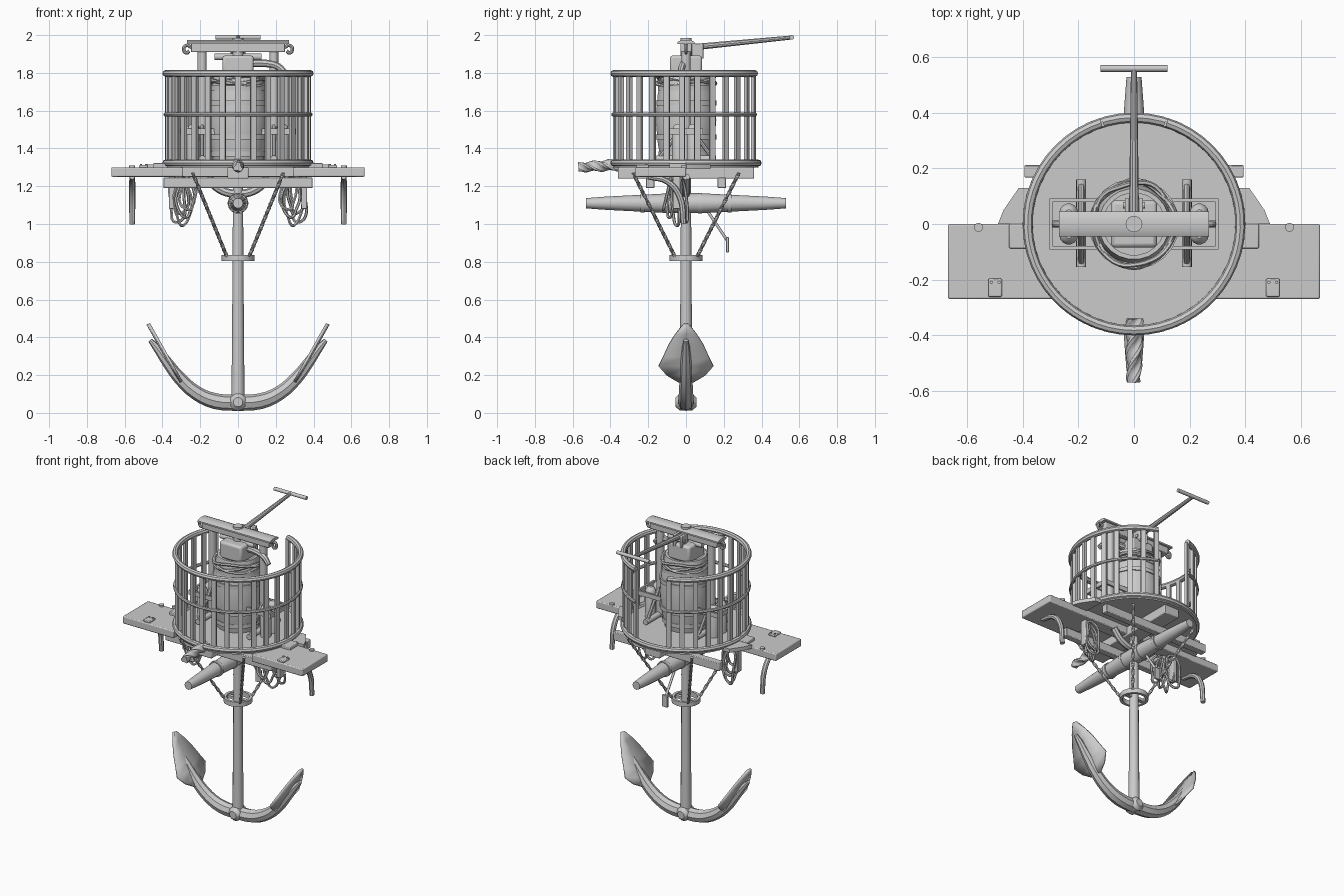
import bpy, bmesh, math
from mathutils import Vector
from math import sin, cos, pi, radians

if "Cube" in bpy.data.objects:
    bpy.data.objects.remove(bpy.data.objects["Cube"])


def obj(name, verts, faces):
    me = bpy.data.meshes.new(name)
    me.from_pydata([tuple(v) for v in verts], [], faces)
    bm = bmesh.new()
    bm.from_mesh(me)
    bmesh.ops.recalc_face_normals(bm, faces=bm.faces)
    bm.to_mesh(me)
    bm.free()
    o = bpy.data.objects.new(name, me)
    bpy.context.collection.objects.link(o)
    return o


def box(name, x, y, z, bevel=0.0):
    v = [(a, b, c) for a in x for b in y for c in z]
    f = [(0, 1, 3, 2), (4, 6, 7, 5), (0, 4, 5, 1), (2, 3, 7, 6), (0, 2, 6, 4), (1, 5, 7, 3)]
    o = obj(name, v, f)
    if bevel:
        m = o.modifiers.new("bevel", 'BEVEL')
        m.width, m.segments = bevel, 2
    return o


def loft(name, rings, closed=False):
    n, k = len(rings[0]), len(rings)
    v = [p for r in rings for p in r]
    f = [(i * n + j, i * n + (j + 1) % n, (i + 1) % k * n + (j + 1) % n, (i + 1) % k * n + j)
         for i in range(k if closed else k - 1) for j in range(n)]
    if not closed:
        f += [tuple(range(n)), tuple(range((k - 1) * n, k * n))]
    return obj(name, v, f)


def rod(name, a, b, stops, sides=14, lobes=0, turns=0.0):
    """Round bar from a to b; stops = (fraction, radius); lobes give a twisted rope."""
    a, b = Vector(a), Vector(b)
    q = (b - a).to_track_quat('Z', 'Y')
    rings = []
    for t, r in stops:
        ring = []
        for j in range(sides):
            th = 2 * pi * j / sides
            rr = r * (0.8 + 0.2 * cos(lobes * th)) if lobes else r
            th += turns * 2 * pi * t
            ring.append(a.lerp(b, t) + q @ Vector((rr * cos(th), rr * sin(th), 0)))
        rings.append(ring)
    return loft(name, rings)


def cyl(name, a, b, r, r2=None, sides=14):
    return rod(name, a, b, [(0, r), (1, r if r2 is None else r2)], sides)


def rope(name, a, b, r, n=24, lobes=3, turns=2.0, r2=None):
    r2 = r if r2 is None else r2
    return rod(name, a, b, [(i / n, r + (r2 - r) * i / n) for i in range(n + 1)],
               lobes * 5, lobes, turns)


def tube(name, pts, radii, cyclic=False, sides=2, res=5):
    cu = bpy.data.curves.new(name, 'CURVE')
    cu.dimensions, cu.bevel_depth, cu.bevel_resolution = '3D', 1.0, sides
    cu.resolution_u, cu.use_fill_caps = res, True
    sp = cu.splines.new('BEZIER')
    sp.bezier_points.add(len(pts) - 1)
    for i, (bp, p) in enumerate(zip(sp.bezier_points, pts)):
        bp.co = p
        bp.handle_left_type = bp.handle_right_type = 'AUTO'
        bp.radius = radii[i] if isinstance(radii, (list, tuple)) else radii
    sp.use_cyclic_u = cyclic
    tmp = bpy.data.objects.new(name + "_curve", cu)
    bpy.context.collection.objects.link(tmp)
    dg = bpy.context.evaluated_depsgraph_get()
    me = bpy.data.meshes.new_from_object(tmp.evaluated_get(dg))
    bpy.data.objects.remove(tmp)
    o = bpy.data.objects.new(name, me)
    bpy.context.collection.objects.link(o)
    return o


def lathe(name, prof, n=28):
    """Closed profile (r, z) spun about z."""
    return loft(name, [[(r * cos(t), r * sin(t), z) for r, z in prof]
                       for t in (2 * pi * i / n for i in range(n))], True)


def hoop(name, R, r, z, gap=0.0, n=48):
    """Round rail at height z, open by +-gap degrees at the back."""
    g = radians(gap)
    cnt = n + 1 if gap else n
    rings = []
    for i in range(cnt):
        t = pi / 2 + g + (2 * pi - 2 * g) * i / n
        rings.append([((R + r * cos(u)) * cos(t), (R + r * cos(u)) * sin(t), z + r * sin(u))
                      for u in (2 * pi * k / 8 for k in range(8))])
    return loft(name, rings, not gap)


# anchor: shank, crown, stock
rod("anchor_shank", (0, 0, 0.03), (0, 0, 1.26), [(0, 0.036), (0.25, 0.032), (1, 0.026)], 12)
rod("anchor_crown", (0, -0.055, 0.057), (0, 0.055, 0.057),
    [(0, 0.025), (0.2, 0.046), (0.8, 0.046), (1, 0.025)], 14)
rod("anchor_stock", (0, -0.53, 1.11), (0, 0.53, 1.11),
    [(0, 0.027), (0.1, 0.035), (0.43, 0.053), (0.57, 0.053), (0.9, 0.035), (1, 0.027)], 12)
for y in (-0.23, -0.075, 0.075, 0.23):
    cyl("stock_band", (0, y - 0.011, 1.11), (0, y + 0.011, 1.11), 0.058 - abs(y) * 0.03)

arm = [(0, 0.053), (0.12, 0.062), (0.22, 0.105), (0.31, 0.185), (0.38, 0.275), (0.435, 0.35), (0.465, 0.385)]
palm = [(0.165, 0.04), (0.20, 0.10), (0.25, 0.145), (0.30, 0.12), (0.365, 0.09), (0.42, 0.055), (0.47, 0.015)]
for s in (-1, 1):
    tube("anchor_arm", [(s * x, 0, z) for x, z in arm],
         [0.043, 0.042, 0.038, 0.034, 0.028, 0.02, 0.012], res=3)
    # fluke plate, slightly dished
    v, f = [], []
    for z, w in palm:
        x = 0.305 + (z - 0.16) * 0.56
        v += [(s * (x - 0.008), -w, z), (s * x, 0, z), (s * (x - 0.008), w, z)]
    for i in range(len(palm) - 1):
        f += [(3 * i + j, 3 * i + j + 1, 3 * i + j + 4, 3 * i + j + 3) for j in (0, 1)]
    o = obj("anchor_fluke", v, f)
    m = o.modifiers.new("thick", 'SOLIDIFY')
    m.thickness, m.offset = 0.014, 0

# collar ring and the four stay ropes
lathe("stay_collar", [(0.07, 0.805), (0.088, 0.805), (0.088, 0.837), (0.07, 0.837)])
box("collar_bar", (-0.075, 0.075), (-0.012, 0.012), (0.812, 0.83))
for s in (-1, 1):
    for t in (-1, 1):
        rope("stay_rope", (s * 0.06, t * 0.06, 0.83), (s * 0.24, t * 0.28, 1.27), 0.011, 40, 2, 5)

# under-deck timbers
box("keel_beam", (-0.055, 0.055), (-0.36, 0.36), (1.24, 1.30), 0.005)
box("main_cross_beam", (-0.45, 0.45), (-0.088, 0.0), (1.25, 1.322), 0.005)
for y in (-0.19, 0.19):
    box("cross_beam", (-0.395, 0.395), (y - 0.022, y + 0.022), (1.19, 1.245), 0.004)
tube("hull_knee", [(-0.16, 0, 1.25), (-0.1, 0, 1.185), (0, 0, 1.16), (0.1, 0, 1.185), (0.16, 0, 1.25)], 0.022)

for s in (-1, 1):
    # side planks with hinges, hook legs and gusset
    box("side_plank", sorted((s * 0.29, s * 0.67)), (-0.27, 0.0), (1.25, 1.30), 0.006)
    box("plank_hinge", (s * 0.5 - 0.024, s * 0.5 + 0.024), (-0.262, -0.197), (1.298, 1.312), 0.004)
    for dx in (-0.014, 0.014):
        cyl("hinge_bolt", (s * 0.5 + dx, -0.21, 1.305), (s * 0.5 + dx, -0.21, 1.318), 0.006, sides=8)
    tube("hook_leg", [(s * 0.56, -0.20, 1.25), (s * 0.56, -0.10, 1.225), (s * 0.56, -0.035, 1.15), (s * 0.56, -0.012, 1.0)],
         [0.014, 0.016, 0.017, 0.015])
    cyl("hook_bolt", (s * 0.56, -0.012, 1.295), (s * 0.56, -0.012, 1.31), 0.016)
    g = [(0.38, 0.0), (0.49, 0.0), (0.47, 0.05), (0.415, 0.13), (0.37, 0.13)]
    loft("deck_gusset", [[(s * x, y, z) for x, y in g] for z in (1.29, 1.315)])
    # hanging rope coils
    for k in range(5):
        cx, cy, rz = s * (0.265 + 0.014 * k), -0.10 + 0.022 * k, 0.085 + 0.011 * (k * 2 % 5)
        pts = [(cx + 0.042 * cos(t) + 0.008 * sin(3 * t + k), cy + 0.02 * sin(t + k), 1.245 - rz + rz * sin(t))
               for t in (2 * pi * i / 10 for i in range(10))]
        tube("rope_coil", pts, 0.008, True, 1, 3)
    box("coil_peg", (s * 0.35 - 0.015, s * 0.35 + 0.015), (-0.07, -0.03), (1.08, 1.25), 0.004)

# tiller cord and paddle under the stock
cyl("tiller_rod", (0, 0.1, 1.09), (0, 0.22, 0.91), 0.008)
box("tiller_paddle", (-0.02, 0.02), (0.213, 0.227), (0.85, 0.93), 0.003)

# twisted bow horn
rope("bow_horn", (0, -0.34, 1.315), (0, -0.57, 1.30), 0.036, 30, 3, 0.9, 0.028)

# basket: deck, rails, slats
cyl("deck", (0, 0, 1.298), (0, 0, 1.322), 0.385, sides=48)
hoop("bottom_rail", 0.383, 0.018, 1.323)
hoop("middle_rail", 0.385, 0.011, 1.58, 18)
hoop("top_rail", 0.383, 0.018, 1.797, 18)
N = 27
for i in range(N):
    t = pi / 2 + radians(19) + radians(322) * i / (N - 1)
    u, w = Vector((cos(t), sin(t), 0)), Vector((-sin(t), cos(t), 0))
    rings = [[u * (0.377 + a) + w * b + Vector((0, 0, z)) for a, b in
              ((-0.009, -0.015), (0.009, -0.015), (0.009, 0.015), (-0.009, 0.015))] for z in (1.31, 1.795)]
    loft("basket_slat", rings)

# barrel with hoops and lashing
lathe("barrel", [(0.001, 1.32), (0.13, 1.32), (0.15, 1.42), (0.162, 1.55), (0.152, 1.68),
                 (0.128, 1.80), (0.112, 1.80), (0.112, 1.78), (0.001, 1.78)], 22)
for z, r in ((1.37, 0.142), (1.46, 0.158), (1.64, 0.159), (1.72, 0.147)):
    lathe("barrel_hoop", [(r - 0.02, z - 0.013), (r + 0.004, z - 0.013), (r + 0.004, z + 0.013), (r - 0.02, z + 0.013)], 22)
for k in range(3):
    pts = [((0.146 + 0.007 * sin(5 * t + k)) * cos(t), (0.15 + 0.007 * cos(4 * t + k)) * sin(t),
            1.745 + 0.012 * k + 0.014 * sin(2 * t + 2 * k)) for t in (2 * pi * i / 16 for i in range(16))]
    tube("barrel_lashing", pts, 0.009, True, 1, 3)
box("valve_box", (-0.083, 0.083), (-0.085, 0.085), (1.78, 1.892), 0.014)
tube("spout", [(0.06, 0, 1.85), (0.15, -0.01, 1.85), (0.21, -0.02, 1.835), (0.25, -0.03, 1.80)], [0.02, 0.02, 0.019, 0.016])

# pump frame: feet, posts, pistons, rails
for s in (-1, 1):
    cyl("frame_foot", (s * 0.19, -0.155, 1.345), (s * 0.19, 0.16, 1.345), 0.018)
    cyl("frame_post", (s * 0.19, 0, 1.33), (s * 0.19, 0, 1.93), 0.024)
    for y in (-0.04, 0.04):
        rod("piston", (s * 0.235, y, 1.32), (s * 0.235, y, 1.53),
            [(0, 0.034), (0.85, 0.034), (0.95, 0.026), (1, 0.012)])
        cyl("frame_strut", (s * 0.19, y * 3.5, 1.35), (s * 0.19, y * 0.4, 1.52), 0.011, sides=8)
    box("frame_rail", (-0.305, 0.305), (s * 0.085 - 0.006, s * 0.085 + 0.006), (1.475, 1.505))
    box("frame_end", (s * 0.3 - 0.006, s * 0.3 + 0.006), (-0.085, 0.085), (1.475, 1.505))
    cyl("frame_pin", (s * 0.24, 0, 1.49), (s * 0.295, 0, 1.49), 0.012)
    # curled hook at each end of the head beam
    tube("beam_hook", [(s * 0.245, 0, 1.935), (s * 0.275, 0, 1.945), (s * 0.288, 0, 1.925),
                       (s * 0.272, 0, 1.905), (s * 0.258, 0, 1.917)], 0.009)

# head beam and pump lever
box("head_beam", (-0.25, 0.25), (-0.03, 0.03), (1.91, 1.957), 0.005)
arc = [(-0.045, 1.953), (0.045, 1.953), (0.045, 1.963), (0.025, 1.973), (-0.025, 1.973), (-0.045, 1.963)]
loft("head_cap", [[(x, y, z) for y, z in arc] for x in (-0.27, 0.27)])
cyl("lower_axle", (-0.125, 0, 1.885), (0.125, 0, 1.885), 0.017)
cyl("valve_stem", (0, 0, 1.87), (0, 0, 1.985), 0.03)
for x in (-0.025, 0.025):
    box("lever_cheek", (x - 0.008, x + 0.008), (0.03, 0.092), (1.875, 1.955), 0.004)
cyl("lever_pin", (-0.04, 0.068, 1.915), (0.04, 0.068, 1.915), 0.012)
rod("pump_lever", (0, 0.03, 1.935), (0, 0.565, 1.988), [(0, 0.018), (0.3, 0.016), (1, 0.011)], 10)
cyl("lever_handle", (-0.12, 0.56, 1.988), (0.12, 0.56, 1.988), 0.012)

# smooth rounded parts, keep edges crisp
bpy.ops.object.select_all(action='SELECT')
bpy.context.view_layer.objects.active = bpy.context.selected_objects[0]
bpy.ops.object.shade_smooth_by_angle(angle=radians(35))
